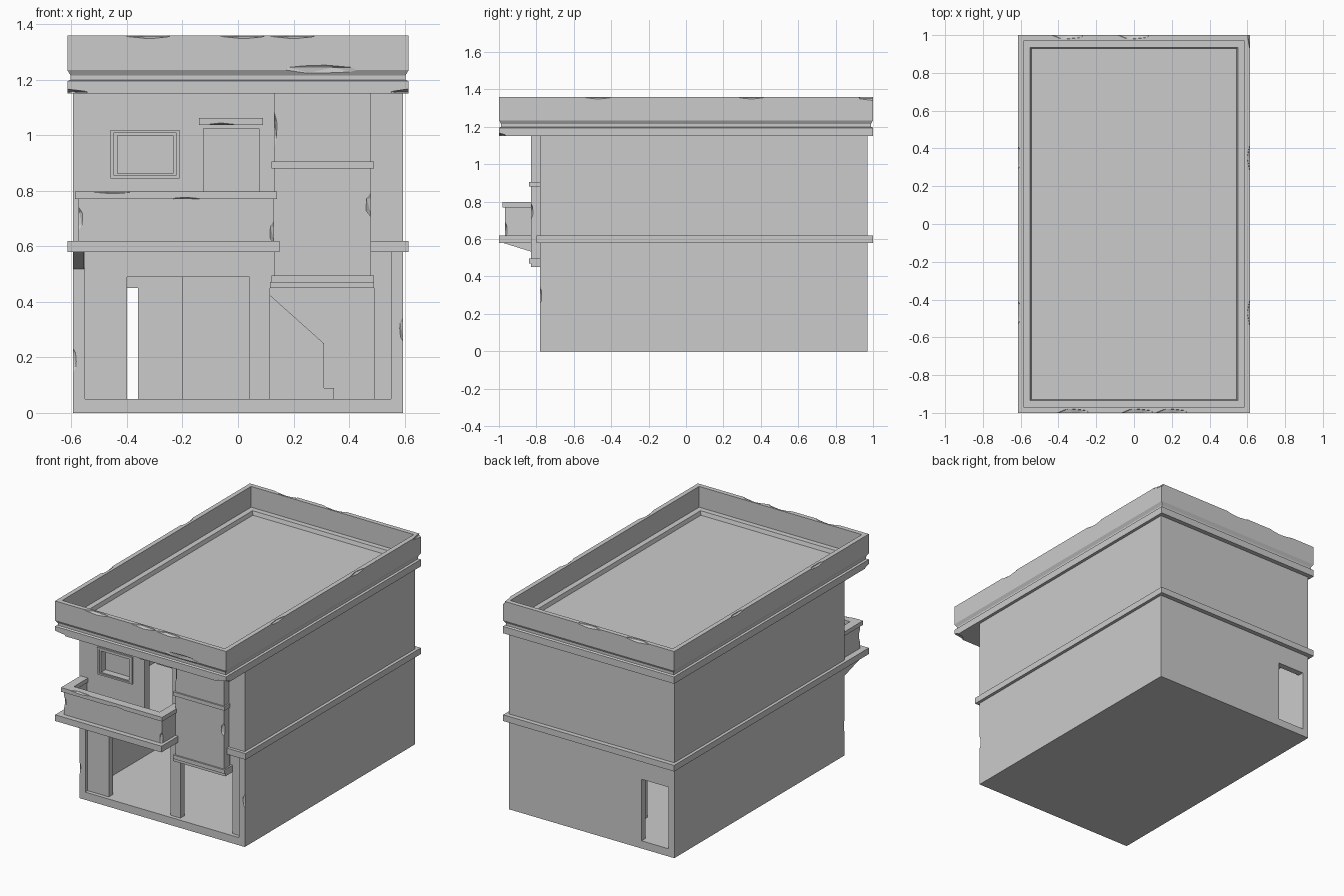
import bpy, bmesh
from mathutils import Matrix, Vector

if "Cube" in bpy.data.objects:
    bpy.data.objects.remove(bpy.data.objects["Cube"])


def make(name, bm):
    bmesh.ops.recalc_face_normals(bm, faces=bm.faces)
    mesh = bpy.data.meshes.new(name)
    bm.to_mesh(mesh)
    bm.free()
    ob = bpy.data.objects.new(name, mesh)
    bpy.context.collection.objects.link(ob)
    return ob


def box(name, x0, x1, y0, y1, z0, z1):
    bm = bmesh.new()
    mid = Vector(((x0 + x1) / 2, (y0 + y1) / 2, (z0 + z1) / 2))
    size = Matrix.Diagonal((x1 - x0, y1 - y0, z1 - z0, 1))
    bmesh.ops.create_cube(bm, size=1, matrix=Matrix.Translation(mid) @ size)
    return make(name, bm)


def prism(name, points, axis, a, b):
    """Extrude a 2D profile along x (points are y,z) or y (points are x,z)."""
    bm = bmesh.new()
    place = (lambda p: (a, p[0], p[1])) if axis == 'x' else (lambda p: (p[0], a, p[1]))
    face = bm.faces.new([bm.verts.new(place(p)) for p in points])
    new = bmesh.ops.extrude_face_region(bm, geom=[face])['geom']
    move = (b - a, 0, 0) if axis == 'x' else (0, b - a, 0)
    bmesh.ops.translate(bm, verts=[v for v in new if isinstance(v, bmesh.types.BMVert)], vec=move)
    return make(name, bm)


def cut(ob, cutter):
    mod = ob.modifiers.new("cut", 'BOOLEAN')
    mod.object, mod.operation, mod.solver = cutter, 'DIFFERENCE', 'EXACT'
    bpy.context.view_layer.update()
    deps = bpy.context.evaluated_depsgraph_get()
    mesh = bpy.data.meshes.new_from_object(ob.evaluated_get(deps))
    ob.modifiers.clear()
    ob.data = mesh
    bpy.data.objects.remove(cutter)


def chip(ob, x, y, z, sx, sy, sz):
    """Knock a faceted flake out of an edge."""
    bm = bmesh.new()
    bmesh.ops.create_icosphere(bm, subdivisions=1, radius=1,
                               matrix=Matrix.Translation((x, y, z)) @ Matrix.Diagonal((sx, sy, sz, 1)))
    cut(ob, make("chip_cutter", bm))


# Roof cornice, parapet and sunken roof as stacked rectangular rings
bm = bmesh.new()
rings = []
for inset, z in [(0, 1.15), (0, 1.195), (.012, 1.2), (.012, 1.215), (0, 1.235), (0, 1.36),
                 (.03, 1.36), (.03, 1.225), (.065, 1.225), (.072, 1.2)]:
    hx, hy = .615 - inset, 1 - inset
    rings.append([bm.verts.new((sx * hx, sy * hy, z)) for sx, sy in ((-1, -1), (1, -1), (1, 1), (-1, 1))])
for low, high in zip(rings, rings[1:]):
    for i in range(4):
        j = (i + 1) % 4
        bm.faces.new((low[i], low[j], high[j], high[i]))
bm.faces.new(rings[0])
bm.faces.new(rings[-1])
roof = make("roof_parapet", bm)

# Worn parapet edges
for x in (-.32, .02, .2):
    chip(roof, x, -1.004, 1.363, .1, .03, .016)
for x in (-.35, 0):
    chip(roof, x, 1.004, 1.363, .1, .03, .016)
for side in (-1, 1):
    for y in (-.47, .35):
        chip(roof, side * .618, y, 1.363, .02, .08, .016)
    chip(roof, side * .62, -1.005, 1.15, .09, .05, .018)
chip(roof, .3, -1.004, 1.235, .16, .014, .022)
chip(roof, .62, 1.0, 1.362, .02, .09, .025)

# Ground slab, belt course doubling as upper floor
box("ground_slab", -.595, .595, -.78, .97, 0, .05)
box("upper_floor_belt", -.615, .615, -.8, 1, .58, .62)

# Side walls
for name, s in (("left_wall", -1), ("right_wall", 1)):
    xs = sorted((s * .595, s * .552))
    wall = box(name, *xs, -.78, .97, .04, 1.16)
    chip(wall, s * .6, -.785, .3 if s > 0 else .19, .022, .016, .06)

# Back wall with doorway
back = box("back_wall", -.56, .56, .93, .97, .04, 1.16)
cut(back, box("cutter", -.555, -.36, .8, 1.1, .05, .45))

# Upper front wall with window and balcony door
front = box("upper_front_wall", -.56, .56, -.78, -.73, .6, 1.16)
cut(front, box("cutter", -.435, -.235, -.9, -.6, .862, 1.0))
cut(front, box("cutter", -.125, .075, -.9, -.6, .62, 1.025))
frame = box("window_frame", -.46, -.21, -.79, -.775, .845, 1.02)
cut(frame, box("cutter", -.446, -.224, -.9, -.784, .855, 1.01))
cut(frame, box("cutter", -.435, -.235, -.9, -.6, .862, 1.0))
box("window_pane", -.437, -.233, -.74, -.731, .86, 1.002)
lintel = box("door_lintel", -.14, .09, -.81, -.77, 1.037, 1.062)
chip(lintel, -.06, -.812, 1.035, .06, .015, .01)

# Recessed shop front: panel, header and posts
panel = box("shop_front", -.555, .555, -.755, -.715, .045, .59)
cut(panel, box("cutter", -.4, .042, -.9, -.6, .05, .49))
cut(panel, box("cutter", .115, .49, -.9, -.6, .05, .47))

# Inner stair with solid sloping balustrade, rising to the left
prism("stair_balustrade", [(.31, .05), (.31, .25), (.12, .42), (-.058, .58), (-.2, .58), (-.2, .05)],
      'y', .68, .71)
for i in range(12):
    box("stair_step", .31 - .04 * i, .345 - .035 * i if i == 0 else .35 - .04 * i,
        .71, .93, .05, .09 + .04 * i)
box("stair_foot", .305, .345, .68, .72, .05, .09)

# Projecting bay with its bands
bay = box("bay", .13, .48, -.83, -.77, .47, 1.155)
chip(bay, .482, -.832, .75, .025, .016, .05)
chip(bay, .13, -.832, 1.02, .012, .014, .07)
box("bay_middle_band", .12, .49, -.84, -.77, .88, .905)
box("bay_lower_band", .12, .49, -.84, -.75, .47, .495)
box("bay_base", .115, .49, -.83, -.75, .45, .472)

# Balcony slab and bracket
box("balcony_slab", -.615, .15, -1, -.78, .58, .62)
prism("balcony_bracket", [(-.98, .58), (-.755, .58), (-.755, .51)], 'x', -.595, -.555)


# Balcony parapet and rail share the same three-sided plan
def u_shape(name, x0, x1, y0, thick, z0, z1):
    ob = box(name, x0, x1, y0, -.775, z0, z1)
    cut(ob, box("cutter", x0 + thick, x1 - thick, y0 + thick, -.6, z0 - .1, z1 + .1))
    return ob


parapet = u_shape("balcony_parapet", -.575, .13, -.967, .035, .61, .772)
for x, z in ((-.578, .7), (.133, .65)):
    chip(parapet, x, -.97, z, .022, .016, .05)
rail = u_shape("balcony_rail", -.587, .14, -.98, .055, .77, .797)
chip(rail, -.45, -.982, .799, .08, .02, .01)
chip(rail, -.19, -.982, .769, .06, .02, .008)
